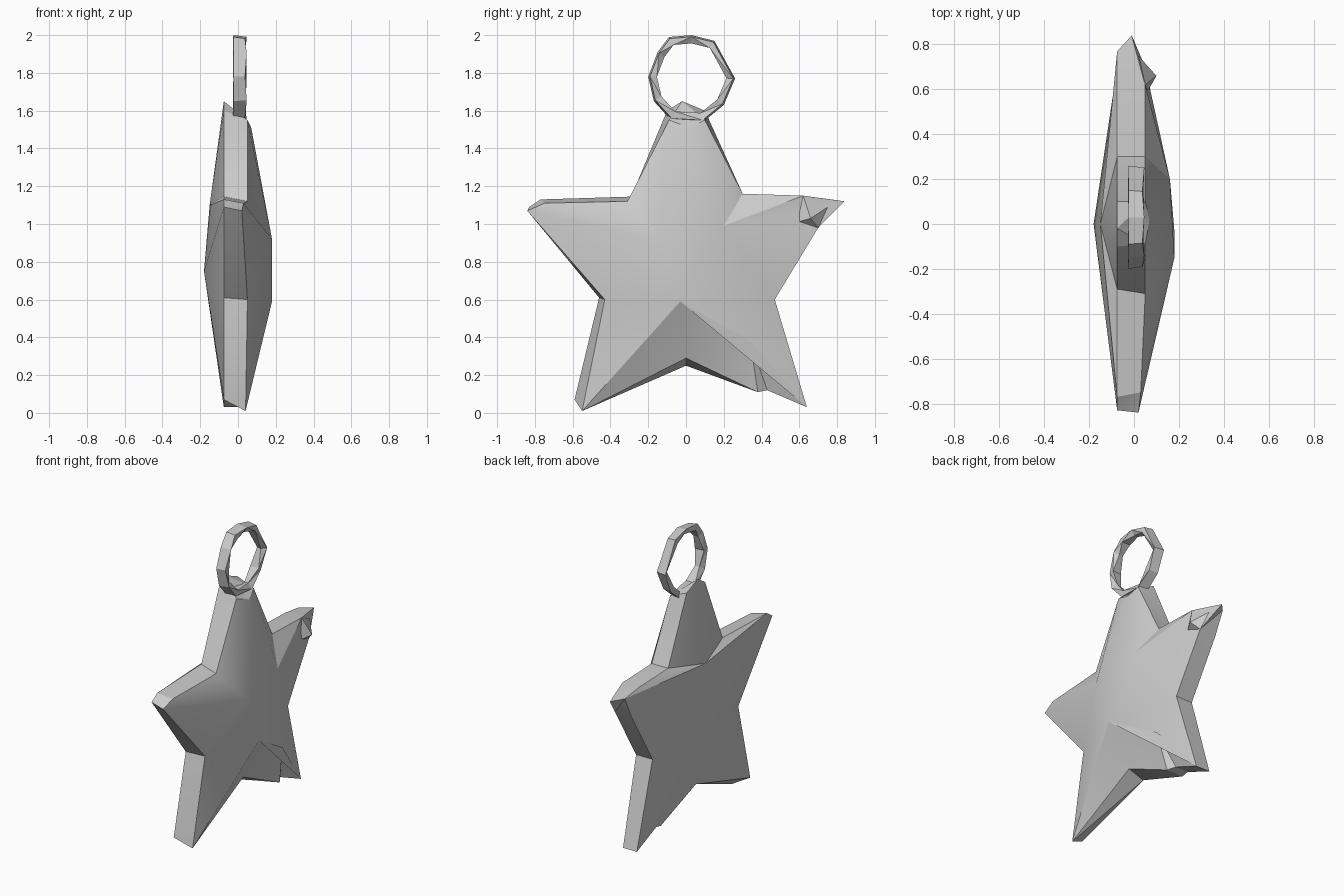
import bpy
import bmesh
import math
from mathutils import Vector

if "Cube" in bpy.data.objects:
    bpy.data.objects.remove(bpy.data.objects["Cube"])

grey = bpy.data.materials.new("plain grey")
grey.use_nodes = True
colour = (0.6, 0.6, 0.6, 1)
grey.diffuse_color = colour
grey.node_tree.nodes["Principled BSDF"].inputs["Base Color"].default_value = colour


def finish(bm, name, smooth_angle=None):
    """Turn a bmesh into a named grey object."""
    bmesh.ops.triangulate(bm, faces=bm.faces[:])
    bmesh.ops.recalc_face_normals(bm, faces=bm.faces[:])
    mesh = bpy.data.meshes.new(name)
    bm.to_mesh(mesh)
    bm.free()
    mesh.materials.append(grey)
    obj = bpy.data.objects.new(name, mesh)
    bpy.context.collection.objects.link(obj)
    if smooth_angle:
        bpy.ops.object.select_all(action="DESELECT")
        obj.select_set(True)
        bpy.context.view_layer.objects.active = obj
        bpy.ops.object.shade_smooth_by_angle(angle=math.radians(smooth_angle))
    return obj


def domed_side(bm, rim, hubs, owners):
    """Join each rim point to its hub, bridging where the hub changes."""
    for i, vert in enumerate(rim):
        j = (i + 1) % len(rim)
        a, b = hubs[owners[i]], hubs[owners[j]]
        bm.faces.new((vert, rim[j], b) if a is b else (vert, rim[j], b, a))


# Star: outline as (name, y, z, x) on the raised side, clockwise from the top
outline = [
    ("top_near", -0.09, 1.55, 0.05), ("top", 0.02, 1.51, 0.07),
    ("top_far", 0.10, 1.55, 0.05), ("armpit_far", 0.30, 1.16, 0.05),
    ("arm_upper", 0.62, 1.15, 0.05), ("arm_far", 0.84, 1.12, -0.01),
    ("arm_lower", 0.70, 0.98, 0.05), ("waist_far", 0.47, 0.60, 0.05),
    ("foot_far", 0.64, 0.03, 0.03), ("crack_far", 0.43, 0.12, 0.02),
    ("crack_near", 0.38, 0.11, 0.05), ("crotch", 0.0, 0.29, 0.04),
    ("foot_near", -0.55, 0.01, 0.04), ("waist_near", -0.43, 0.60, 0.05),
    ("arm_near", -0.84, 1.07, 0.02), ("arm_near_top", -0.75, 1.11, 0.03),
    ("armpit_near", -0.31, 1.12, 0.05),
]
# Points of the opposite rim which are shifted in y and z
shifted = {
    "top_near": (-0.10, 1.60), "top": (-0.02, 1.65), "top_far": (0.10, 1.60),
    "arm_far": (0.77, 1.13), "crotch": (0.0, 0.25), "foot_near": (-0.59, 0.07),
    "waist_near": (-0.46, 0.61), "arm_near": (-0.83, 1.09),
    "arm_near_top": (-0.77, 1.13), "armpit_near": (-0.29, 1.145),
}
bm = bmesh.new()
rim_a = [bm.verts.new((x, y, z)) for _, y, z, x in outline]
rim_b = [bm.verts.new((-0.075, *shifted.get(n, (y, z)))) for n, y, z, _ in outline]
for i in range(len(rim_a)):
    j = (i + 1) % len(rim_a)
    bm.faces.new((rim_a[i], rim_a[j], rim_b[j], rim_b[i]))

# Raised side has a three-cornered crown plus the head of the crack
hubs = {
    "n": bm.verts.new((0.18, -0.15, 0.92)), "f": bm.verts.new((0.16, 0.20, 0.99)),
    "l": bm.verts.new((0.18, -0.03, 0.59)), "c": bm.verts.new((0.10, 0.34, 0.38)),
}
domed_side(bm, rim_a, hubs, "nffffffllccllnnnn")
bm.faces.new((hubs["n"], hubs["f"], hubs["l"]))

# Other side has an upper and a lower crown point
backs = {"u": bm.verts.new((-0.15, 0, 1.10)), "d": bm.verts.new((-0.18, 0, 0.75))}
domed_side(bm, rim_b, backs, "uuuuuuddddddddduu")
finish(bm, "star_body", 30)

# Chipped flake on the far arm
bm = bmesh.new()
flake = [bm.verts.new(p) for p in (
    (0.05, 0.62, 1.15), (0.05, 0.70, 0.98), (0.06, 0.59, 1.01),
    (0.10, 0.66, 1.03), (0.02, 0.75, 1.09))]
bmesh.ops.convex_hull(bm, input=flake)
finish(bm, "arm_chip")

# Hanging ring: uneven loop with a boxy section
loop = [(-0.09, 1.99), (0.03, 2.0), (0.15, 1.97), (0.26, 1.77), (0.20, 1.63),
        (0.09, 1.54), (-0.08, 1.55), (-0.17, 1.65), (-0.20, 1.78), (-0.15, 1.91)]
centre = Vector((0.01, 0.03, 1.78))
bm = bmesh.new()
sections = []
for i, (y, z) in enumerate(loop):
    arm = Vector((0, y, z)) - Vector((0, centre.y, centre.z))
    tilt = 0.012 if i % 2 else -0.006
    sections.append([bm.verts.new(centre + arm * s + Vector((x, 0, 0))) for s, x in (
        (1.0, -0.035), (0.96, 0.03 + tilt / 2), (0.80, 0.025 - tilt), (0.82, -0.03 + tilt))])
for i, sec in enumerate(sections):
    nxt = sections[(i + 1) % len(sections)]
    for k in range(4):
        m = (k + 1) % 4
        bm.faces.new((sec[k], sec[m], nxt[m], nxt[k]))
finish(bm, "hanging_ring")
